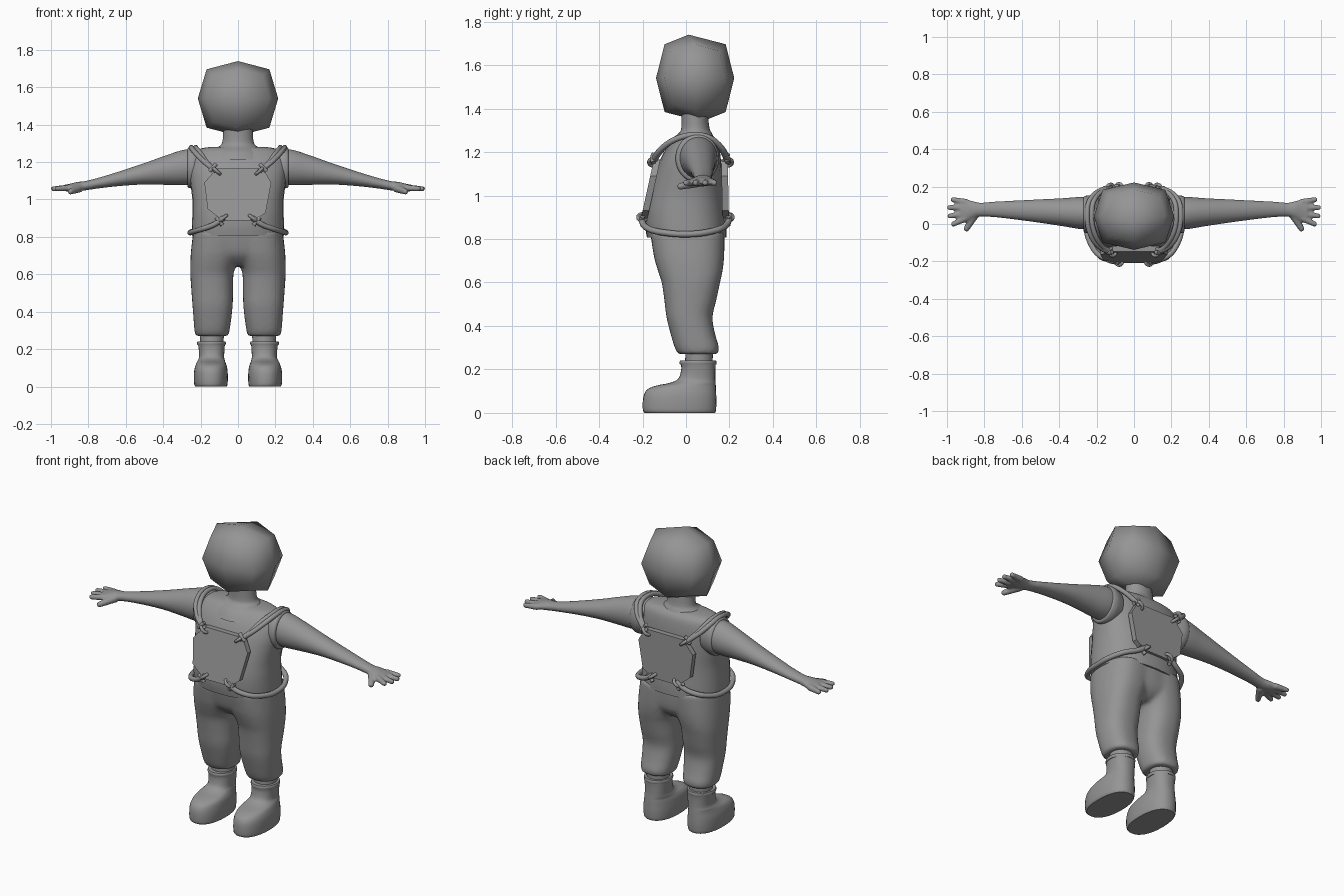
import bpy, bmesh, math
from mathutils import Vector, Matrix

if "Cube" in bpy.data.objects:
    bpy.data.objects.remove(bpy.data.objects["Cube"])

GREY = bpy.data.materials.new("grey")
GREY.diffuse_color = (0.3, 0.3, 0.3, 1)
GREY.use_nodes = True
GREY.node_tree.nodes["Principled BSDF"].inputs["Base Color"].default_value = GREY.diffuse_color


def spline(p, steps):
    """Catmull-Rom interpolation through tuples of numbers."""
    out = []
    for i in range(len(p) - 1):
        a, b, c, d = p[max(i - 1, 0)], p[i], p[i + 1], p[min(i + 2, len(p) - 1)]
        for k in range(steps):
            t = k / steps
            out.append(tuple(0.5 * (2 * q + (r - o) * t + (2 * o - 5 * q + 4 * r - s) * t * t
                                    + (3 * q - o - 3 * r + s) * t ** 3)
                             for o, q, r, s in zip(a, b, c, d)))
    return out + [p[-1]]


def loft(bm, rings, axis="z", power=2.0, steps=4, n=32):
    """Rings are (position, a_min, a_max, b_min, b_max) across the given axis."""
    loops = []
    for t, a0, a1, b0, b1 in spline(rings, steps):
        loop = []
        for i in range(n):
            ang = 2 * math.pi * i / n
            c, s = math.cos(ang), math.sin(ang)
            a = (a0 + a1) / 2 + (a1 - a0) / 2 * math.copysign(abs(c) ** (2 / power), c)
            b = (b0 + b1) / 2 + (b1 - b0) / 2 * math.copysign(abs(s) ** (2 / power), s)
            loop.append(bm.verts.new((a, b, t) if axis == "z" else (t, a, b)))
        loops.append(loop)
    for l, m in zip(loops, loops[1:]):
        for i in range(n):
            j = (i + 1) % n
            bm.faces.new((l[i], l[j], m[j], m[i]))
    bm.faces.new(loops[0][::-1])
    bm.faces.new(loops[-1])


def blob(bm, p, q, r0, r1, count=8):
    """Chain of overlapping balls, later fused by remeshing."""
    for i in range(count):
        t = i / (count - 1)
        bmesh.ops.create_icosphere(bm, subdivisions=2, radius=r0 + (r1 - r0) * t,
                                   matrix=Matrix.Translation(Vector(p).lerp(Vector(q), t)))


def finish(name, bm, smooth=40, mirror=False, voxel=0, relax=0):
    bmesh.ops.recalc_face_normals(bm, faces=bm.faces)
    me = bpy.data.meshes.new(name)
    bm.to_mesh(me)
    bm.free()
    ob = bpy.data.objects.new(name, me)
    bpy.context.collection.objects.link(ob)
    me.materials.append(GREY)
    if smooth:
        bpy.ops.object.select_all(action="DESELECT")
        ob.select_set(True)
        bpy.context.view_layer.objects.active = ob
        bpy.ops.object.shade_smooth_by_angle(angle=math.radians(smooth))
    if mirror:
        m = ob.modifiers.new("mirror", "MIRROR")
        m.use_mirror_merge = False
    if voxel:
        m = ob.modifiers.new("fuse", "REMESH")
        m.mode, m.voxel_size, m.use_smooth_shade = "VOXEL", voxel, True
        m = ob.modifiers.new("relax", "SMOOTH")
        m.factor, m.iterations = 0.5, relax
    return ob


def part(name, rings, axis="z", power=2.0, **kw):
    bm = bmesh.new()
    loft(bm, rings, axis, power)
    return finish(name, bm, **kw)


# Head: cube divided once and rounded
bm = bmesh.new()
bmesh.ops.create_cube(bm, size=2)
bmesh.ops.subdivide_edges(bm, edges=bm.edges[:], cuts=1, use_grid_fill=True)
for v in bm.verts:
    k = {1: 1.0, 2: 0.78, 3: 0.62}[sum(abs(c) > 0.5 for c in v.co)]
    tilt = -0.03 * v.co.z if abs(v.co.y) < 0.5 and k == 1 else 0
    v.co = (v.co.x * k * 0.215, 0.042 + v.co.y * k * 0.18 + tilt, 1.54 + v.co.z * k * 0.2)
finish("head", bm, smooth=180)

# Neck with flared base
part("neck", [(1.215, -.165, .165, -.105, .15), (1.255, -.14, .14, -.075, .135),
              (1.285, -.10, .10, -.035, .12), (1.31, -.083, .083, -.022, .108),
              (1.38, -.078, .078, -.02, .10)])

# Shirt
part("shirt", [(.808, -.247, .247, -.18, .187), (.86, -.246, .246, -.188, .186),
               (.93, -.244, .244, -.187, .18), (1.0, -.244, .244, -.174, .174),
               (1.08, -.254, .254, -.15, .168), (1.15, -.262, .262, -.125, .162),
               (1.21, -.258, .258, -.095, .155), (1.25, -.236, .236, -.065, .145),
               (1.272, -.20, .20, -.04, .128), (1.282, -.14, .14, -.015, .108)], power=2.4)

# Armhole rims
bm = bmesh.new()
loft(bm, [(.19, -.035, .14, 1.075, 1.265), (.235, -.048, .152, 1.06, 1.283),
          (.262, -.046, .15, 1.062, 1.28), (.27, -.038, .144, 1.07, 1.27)], "x")
finish("armhole_rim", bm, mirror=True)

# Arm and hand, fused
bm = bmesh.new()
loft(bm, [(.2, -.025, .14, 1.085, 1.265), (.28, -.028, .145, 1.076, 1.268),
          (.38, -.012, .138, 1.078, 1.238), (.5, .006, .132, 1.08, 1.195),
          (.62, .022, .126, 1.073, 1.155), (.74, .036, .12, 1.06, 1.118),
          (.82, .04, .114, 1.048, 1.098), (.86, .03, .122, 1.043, 1.094),
          (.90, .01, .132, 1.042, 1.084), (.93, .012, .132, 1.045, 1.078)], "x")
for p, q in [((.90, .117), (.967, .13)), ((.90, .088), (.987, .088)),
             ((.90, .055), (.984, .043)), ((.90, .03), (.965, .0))]:
    blob(bm, (*p, 1.062), (*q, 1.058), .019, .0145)
blob(bm, (.85, .05, 1.06), (.895, -.025, 1.042), .024, .0165)
arm = finish("arm_and_hand", bm, smooth=60, voxel=.0065, relax=3)
arm.modifiers.new("mirror", "MIRROR").use_mirror_merge = False

# Trousers: mirrored leg plus hips, fused
bm = bmesh.new()
loft(bm, [(.27, .052, .226, -.035, .145), (.30, .045, .233, -.052, .152),
          (.36, .036, .238, -.07, .135), (.44, .028, .244, -.09, .122),
          (.52, .026, .25, -.10, .14), (.60, .024, .255, -.112, .157),
          (.65, .01, .255, -.128, .168), (.72, -.02, .252, -.148, .176),
          (.83, -.04, .24, -.165, .178)], power=2.4)
loft(bm, [(.645, -.09, .09, -.07, .11), (.67, -.16, .16, -.105, .145),
          (.72, -.235, .235, -.142, .172), (.83, -.242, .242, -.166, .178)], power=2.4)
finish("trousers", bm, mirror=True, voxel=.012, relax=4)

# Ankles and boots
part("ankle", [(.2, .078, .202, -.005, .122), (.3, .075, .205, -.002, .124)], mirror=True)
part("boot", [(0, .06, .228, -.19, .133), (.012, .056, .234, -.198, .138),
              (.05, .054, .236, -.199, .14), (.085, .056, .234, -.193, .139),
              (.11, .06, .228, -.175, .138), (.126, .066, .222, -.135, .137),
              (.138, .07, .216, -.075, .136), (.158, .074, .208, -.035, .135),
              (.2, .072, .21, -.022, .135), (.228, .07, .214, -.024, .137),
              (.24, .07, .214, -.024, .137)], power=2.3, mirror=True)
part("boot_cuff", [(.222, .067, .217, -.028, .139), (.232, .065, .219, -.03, .141),
                   (.242, .068, .216, -.027, .138)], mirror=True)

# Chest and back plates: extruded outlines
OUTLINE = [(-.115, 1.165), (.135, 1.165), (.178, 1.09), (.148, .93),
           (.09, .888), (-.085, .888), (-.162, .95), (-.18, 1.09)]


def plate(name, depth, thick):
    bm = bmesh.new()
    f = bm.faces.new([bm.verts.new((x, depth(z), z)) for x, z in OUTLINE])
    ext = bmesh.ops.extrude_face_region(bm, geom=[f])["geom"]
    for v in ext:
        if isinstance(v, bmesh.types.BMVert):
            v.co.y += thick
    finish(name, bm, smooth=0)


plate("chest_plate", lambda z: -.148 - (1.165 - z) * .22, .03)
plate("back_plate", lambda z: .192 + (1.165 - z) * .02, -.03)


# Ropes: swept tubes with flat caps
def rope(name, pts, r, closed=False):
    path = [Vector(p) for p in spline(pts, 6)]
    bm = bmesh.new()
    loops, n = [], 10
    for i, p in enumerate(path):
        d = (path[min(i + 1, len(path) - 1)] - path[max(i - 1, 0)]).normalized()
        u = d.cross(Vector((.31, .1, .95)) if abs(d.z) < .8 else Vector((1, .2, 0))).normalized()
        if loops and u.dot(prev) < 0.9:
            u = (prev - d * prev.dot(d)).normalized()
        prev, w = u, d.cross(u)
        loops.append([bm.verts.new(p + r * (u * math.cos(a) + w * math.sin(a)))
                      for a in (2 * math.pi * k / n for k in range(n))])
    for l, m in zip(loops, loops[1:]):
        for k in range(n):
            bm.faces.new((l[k], l[(k + 1) % n], m[(k + 1) % n], m[k]))
    bm.faces.new(loops[0])
    bm.faces.new(loops[-1])
    finish(name, bm, smooth=50)


def knot(name, pos, lean):
    """Loop through the plate edge with a short wrapped end."""
    c, d = Vector(pos), Vector(lean).normalized()
    side = Vector((0, 1, 0))
    ring = [tuple(c + d * .024 * math.cos(a) + side * .02 * math.sin(a))
            for a in (2 * math.pi * k / 10 for k in range(11))]
    rope(name + "_loop", ring, .009)
    w = d.cross(side)
    e = c + d * .026
    rope(name + "_wrap", [tuple(e - w * .026), tuple(e - side * .004), tuple(e + w * .026)], .011)


for s, tag in ((-1, "left"), (1, "right")):
    # Doubled shoulder strap
    for o in (0, .024):
        rope(tag + "_shoulder_strap", [
            (s * (.115 + o * .6), -.15, 1.15 + o * .4), (s * (.165 + o * .7), -.125, 1.195 + o * .3),
            (s * (.20 + o), -.075, 1.245), (s * (.222 + o), -.01, 1.272), (s * (.226 + o), .055, 1.278),
            (s * (.218 + o), .115, 1.262), (s * (.185 + o * .8), .165, 1.21 + o * .3),
            (s * (.125 + o * .6), .195, 1.15 + o * .4)], .0135)
    # Waist rope
    rope(tag + "_waist_rope", [
        (s * .075, -.205, .903), (s * .13, -.195, .865), (s * .20, -.155, .84), (s * .245, -.075, .826),
        (s * .256, .0, .822), (s * .248, .08, .828), (s * .205, .155, .846),
        (s * .135, .19, .87), (s * .075, .2, .908)], .0145)
    # Knots at the plate corners
    knot(tag + "_front_top_knot", (s * .115, -.15, 1.153), (s, 0, .9))
    knot(tag + "_front_bottom_knot", (s * .08, -.2, .90), (s, 0, -.8))
    knot(tag + "_back_top_knot", (s * .125, .192, 1.153), (s, 0, .9))
    knot(tag + "_back_bottom_knot", (s * .08, .195, .90), (s, 0, -.8))
